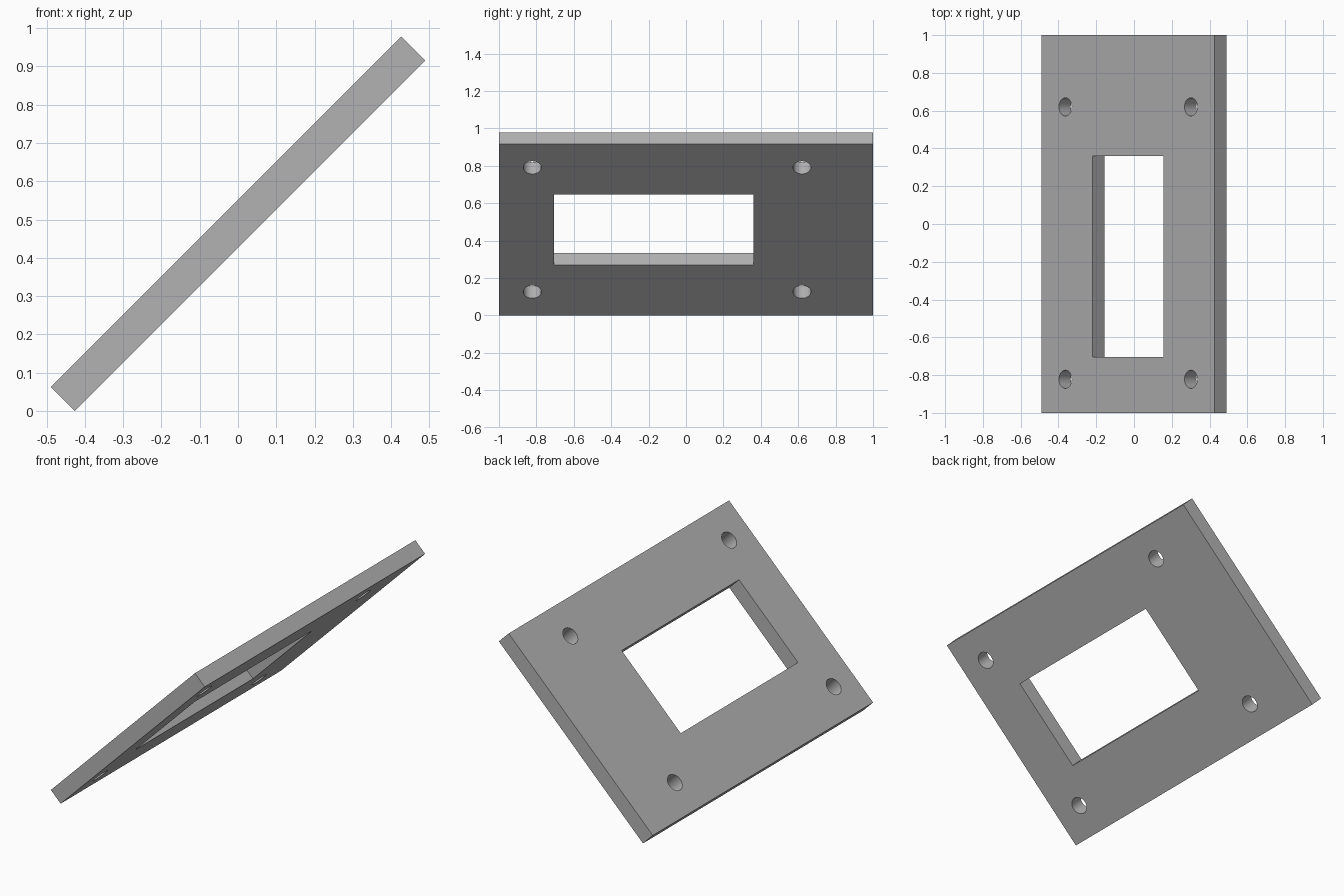
import bpy
from math import radians
from mathutils import Matrix

cube = bpy.data.objects.get("Cube")
if cube:
    bpy.data.objects.remove(cube, do_unlink=True)

LENGTH, WIDTH, THICK = 1.295, 2.0, 0.088
WINDOW_LENGTH, WINDOW_Y = 0.53, (-0.705, 0.36)
HOLE_X, HOLE_Y, HOLE_RADIUS = 0.47, (-0.822, 0.62), 0.048

grey = bpy.data.materials.new("plain_grey")
grey.use_nodes = True
colour = (0.45, 0.45, 0.45, 1)
grey.diffuse_color = colour
grey.node_tree.nodes["Principled BSDF"].inputs["Base Color"].default_value = colour


def box(name, size, location=(0, 0, 0)):
    bpy.ops.mesh.primitive_cube_add(size=1)
    obj = bpy.context.object
    obj.name = name
    obj.data.transform(Matrix.Translation(location) @ Matrix.Diagonal((*size, 1)))
    return obj


def cut(target, cutter):
    """Subtract a cutter from the target, then discard it."""
    cutter.hide_render = True
    mod = target.modifiers.new("cut", "BOOLEAN")
    mod.operation = "DIFFERENCE"
    mod.solver = "EXACT"
    mod.object = cutter
    bpy.context.view_layer.objects.active = target
    bpy.ops.object.modifier_apply(modifier=mod.name)
    bpy.data.objects.remove(cutter, do_unlink=True)


# Flat mounting plate
plate = box("mounting_plate", (LENGTH, WIDTH, THICK))

# Off-centre rectangular window
y0, y1 = WINDOW_Y
cut(plate, box("window_cutter", (WINDOW_LENGTH, y1 - y0, 1), (0, (y0 + y1) / 2, 0)))

# Four round screw holes
for x in (-HOLE_X, HOLE_X):
    for y in HOLE_Y:
        bpy.ops.mesh.primitive_cylinder_add(
            vertices=48, radius=HOLE_RADIUS, depth=1, location=(x, y, 0))
        bpy.context.object.name = "screw_hole_cutter"
        bpy.context.view_layer.update()
        cut(plate, bpy.context.object)

# Tilt the plate and rest its lower edge on the ground
plate.data.transform(Matrix.Rotation(radians(-45), 4, "Y"))
lowest = min(v.co.z for v in plate.data.vertices)
plate.data.transform(Matrix.Translation((0, 0, -lowest)))

plate.data.materials.clear()
plate.data.materials.append(grey)
bpy.ops.object.select_all(action="DESELECT")
plate.select_set(True)
bpy.context.view_layer.objects.active = plate
bpy.ops.object.shade_smooth_by_angle(angle=radians(30))
